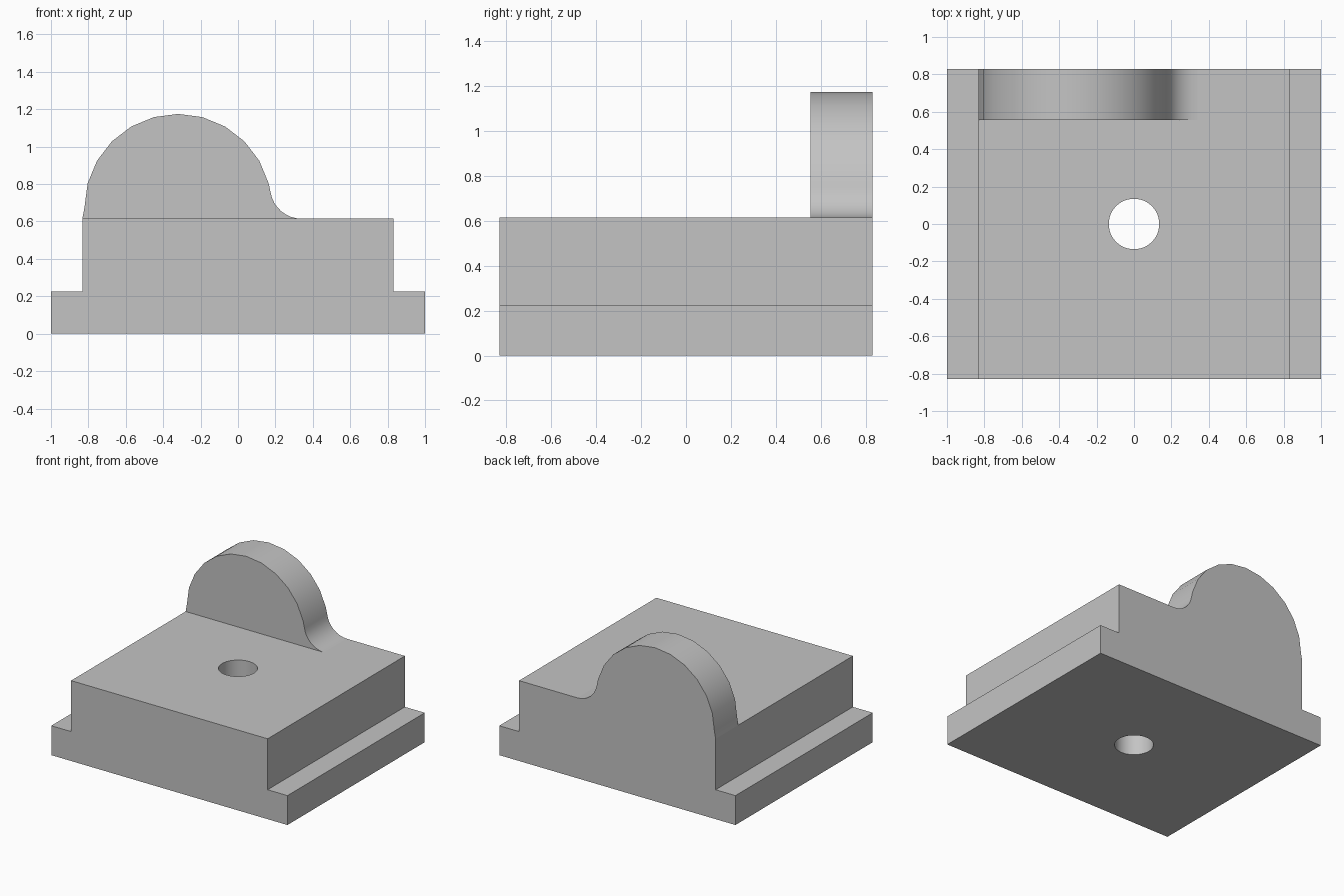
import bpy
import bmesh
from math import sin, cos, radians, hypot, atan2, degrees, sqrt

cube = bpy.data.objects.get("Cube")
if cube:
    bpy.data.objects.remove(cube, do_unlink=True)

HALF_DEPTH = 0.83
STEP_X, STEP_Z, DECK_Z = 0.832, 0.225, 0.615

grey = bpy.data.materials.new("plain_grey")
grey.use_nodes = True
colour = (0.55, 0.55, 0.55, 1)
grey.diffuse_color = colour
grey.node_tree.nodes["Principled BSDF"].inputs["Base Color"].default_value = colour


def extrude_profile(name, profile, y0, y1):
    """Extrude an x-z outline from y0 to y1."""
    bm = bmesh.new()
    face = bm.faces.new([bm.verts.new((x, y0, z)) for x, z in profile])
    result = bmesh.ops.extrude_face_region(bm, geom=[face])
    moved = [v for v in result["geom"] if isinstance(v, bmesh.types.BMVert)]
    bmesh.ops.translate(bm, verts=moved, vec=(0, y1 - y0, 0))
    bmesh.ops.recalc_face_normals(bm, faces=bm.faces)
    mesh = bpy.data.meshes.new(name)
    bm.to_mesh(mesh)
    bm.free()
    mesh.materials.append(grey)
    obj = bpy.data.objects.new(name, mesh)
    bpy.context.collection.objects.link(obj)
    return obj


def activate(obj):
    bpy.ops.object.select_all(action="DESELECT")
    obj.select_set(True)
    bpy.context.view_layer.objects.active = obj


def smooth(obj):
    activate(obj)
    bpy.ops.object.shade_smooth_by_angle(angle=radians(30))


def arc(cx, cz, r, start, end, steps):
    angles = [radians(start + (end - start) * i / steps) for i in range(steps + 1)]
    return [(cx + r * cos(a), cz + r * sin(a)) for a in angles]


# Stepped base block with a flange along each side
right_half = [(1, 0), (1, STEP_Z), (STEP_X, STEP_Z), (STEP_X, DECK_Z)]
outline = right_half + [(-x, z) for x, z in reversed(right_half)]
base = extrude_profile("base_block", outline, -HALF_DEPTH, HALF_DEPTH)

# Vertical through hole
bpy.ops.mesh.primitive_cylinder_add(vertices=48, radius=0.135, depth=2, location=(0, 0, 0.3))
cutter = bpy.context.object
cutter.name = "hole_cutter"
cutter.hide_render = True
cutter.data.materials.append(grey)
activate(base)
cut = base.modifiers.new("hole", "BOOLEAN")
cut.object = cutter
cut.operation = "DIFFERENCE"
cut.solver = "EXACT"
bpy.ops.object.modifier_apply(modifier=cut.name)
bpy.data.objects.remove(cutter, do_unlink=True)
smooth(base)

# Rounded upright lug, blended into the deck by a fillet
cx, cz, r = -0.32, 0.674, 0.501
fr = 0.167
fz = DECK_Z + fr
fx = cx + sqrt((r + fr) ** 2 - (fz - cz) ** 2)
tangent = degrees(atan2(fz - cz, fx - cx))
lug_outline = [(-STEP_X, DECK_Z)]
lug_outline += arc(cx, cz, r, 180, 15, 11)
lug_outline += arc(fx, fz, fr, 180 + tangent, 270, 8)
lug = extrude_profile("rounded_lug", lug_outline, 0.555, HALF_DEPTH)
smooth(lug)
